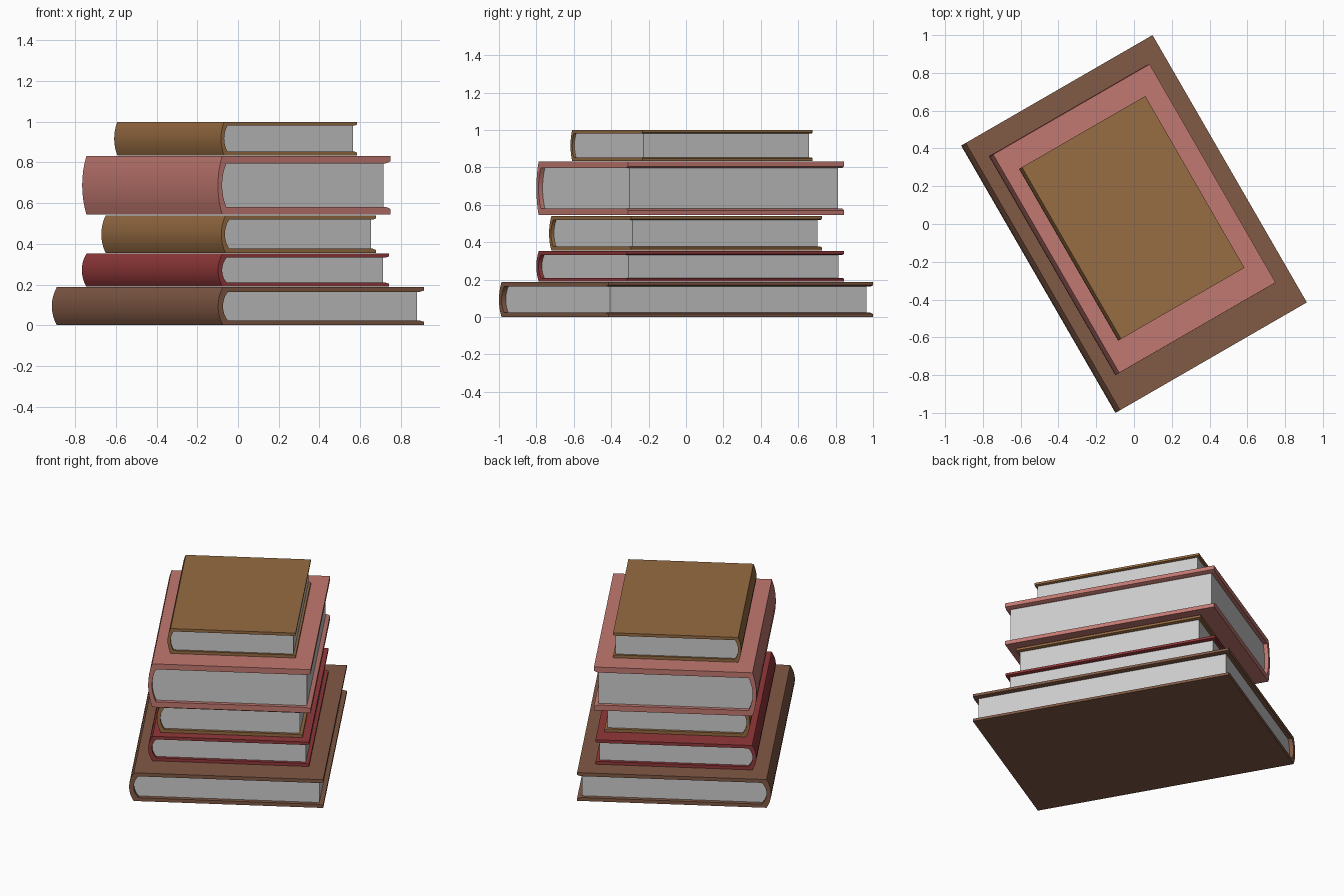
import bpy, bmesh, math

if "Cube" in bpy.data.objects:
    bpy.data.objects.remove(bpy.data.objects["Cube"])

TURN = math.radians(30)
SEG = 8


def arc(x, z0, z1, bulge):
    """Shallow circular arc from (x, z0) to (x, z1), swelling towards -x."""
    half = (z1 - z0) / 2
    r = (half ** 2 + bulge ** 2) / (2 * bulge)
    a = math.asin(half / r)
    pts = []
    for i in range(SEG + 1):
        t = -a + 2 * a * i / SEG
        pts.append((x + r * math.cos(a) - r * math.cos(t), (z0 + z1) / 2 + r * math.sin(t)))
    return pts


def extrude_profile(name, profile, length, centre, base, mat=None):
    """Sweep an x-z profile along y, then turn and place it."""
    bm = bmesh.new()
    face = bm.faces.new([bm.verts.new((x, -length / 2, z)) for x, z in profile])
    ext = bmesh.ops.extrude_face_region(bm, geom=[face])
    moved = [g for g in ext["geom"] if isinstance(g, bmesh.types.BMVert)]
    bmesh.ops.translate(bm, vec=(0, length, 0), verts=moved)
    bmesh.ops.recalc_face_normals(bm, faces=bm.faces)
    me = bpy.data.meshes.new(name)
    bm.to_mesh(me)
    bm.free()
    ob = bpy.data.objects.new(name, me)
    bpy.context.collection.objects.link(ob)
    ob.location = (centre[0], centre[1], base)
    ob.rotation_euler.z = TURN
    if mat:
        me.materials.append(mat)
    bpy.ops.object.select_all(action='DESELECT')
    ob.select_set(True)
    bpy.context.view_layer.objects.active = ob
    bpy.ops.object.shade_smooth_by_angle(angle=math.radians(30))
    return ob


def material(name, rgb):
    m = bpy.data.materials.new(name)
    m.diffuse_color = (*rgb, 1)
    m.use_nodes = True
    m.node_tree.nodes["Principled BSDF"].inputs["Base Color"].default_value = m.diffuse_color
    return m


def book(n, w, l, z0, z1, centre, board, bulge, recess, mat):
    h = z1 - z0
    left, right = -w / 2 + bulge, w / 2
    spine = 0.028 * w / 1.17
    lip = board * 0.72
    outer = arc(left, 0, h, bulge)
    inner = arc(left + spine, board, h - board, bulge)
    # hard cover: two boards joined by a rounded spine, inner edges chamfered
    cover = outer + [(right, h), (right, h - lip), (right - recess, h - board)]
    cover += inner[::-1] + [(right - recess, board), (right, lip), (right, 0)]
    extrude_profile(f"cover_{n}", cover, l, centre, z0, mat)
    # page block, set back from the board edges
    pages = inner + [(right - recess, h - board), (right - recess, board)]
    extrude_profile(f"pages_{n}", pages, l - 2 * recess, centre, z0)


brown = material("brown_cloth", (0.22, 0.10, 0.06))
red = material("red_cloth", (0.29, 0.04, 0.042))
ochre = material("ochre_cloth", (0.31, 0.15, 0.055))
pink = material("pink_cloth", (0.54, 0.19, 0.165))

# stack from the bottom up
book(1, 1.17, 1.634, 0.0, 0.187, (0, 0), 0.023, 0.028, 0.026, brown)
book(2, 0.97, 1.339, 0.19, 0.352, (-0.013, 0.022), 0.020, 0.026, 0.021, red)
book(3, 0.878, 1.179, 0.356, 0.539, (0.003, -0.002), 0.020, 0.024, 0.018, ochre)
book(4, 0.98, 1.335, 0.545, 0.832, (-0.008, 0.023), 0.036, 0.024, 0.025, pink)
book(5, 0.772, 1.05, 0.835, 1.0, (-0.012, 0.03), 0.019, 0.018, 0.014, ochre)
